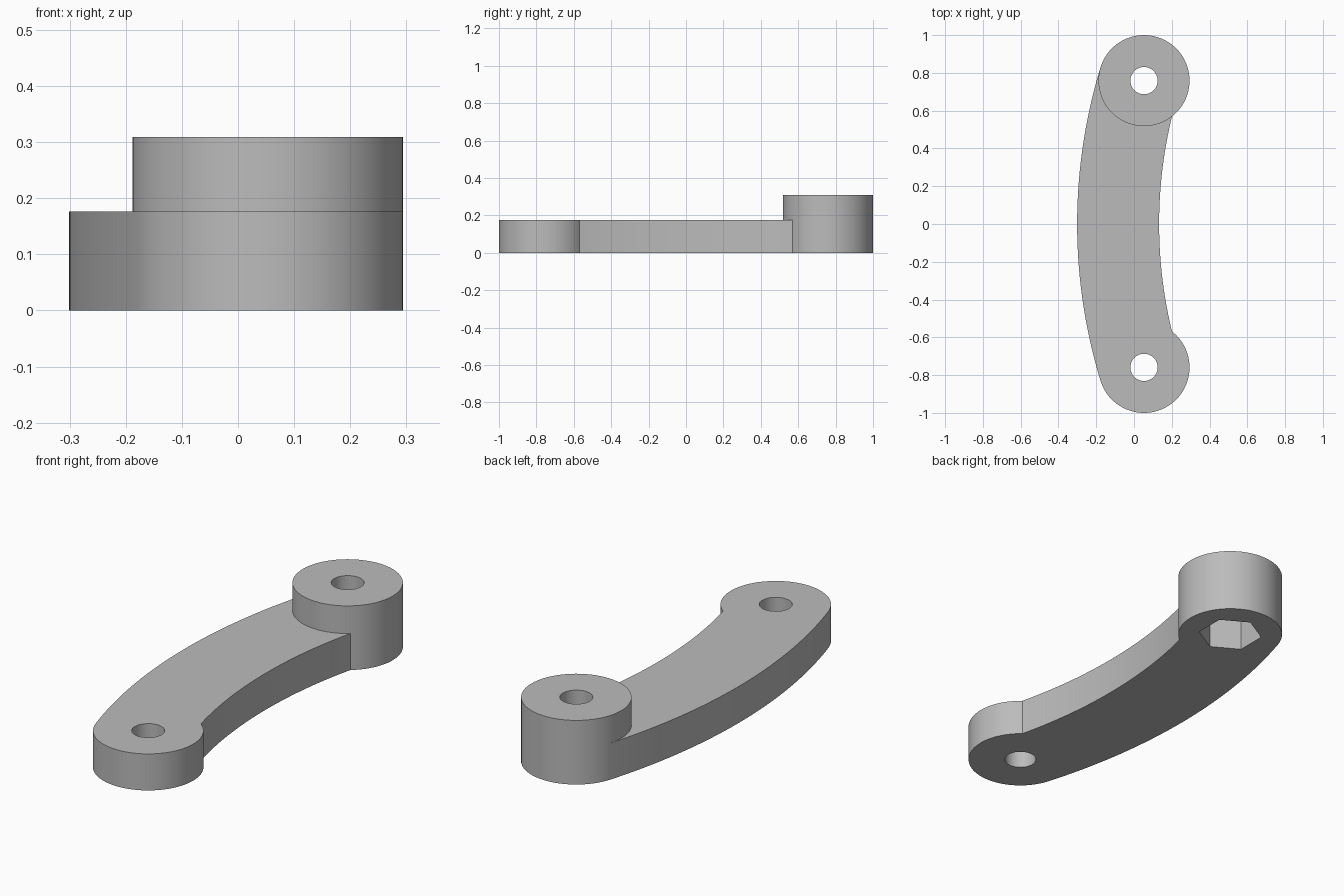
import bpy, bmesh, math

cube = bpy.data.objects.get("Cube")
if cube:
    bpy.data.objects.remove(cube, do_unlink=True)

PIVOT_X, PIVOT_Y = 0.053, 0.759   # bolt centres sit at +/- PIVOT_Y
LOBE_R, BORE_R, NUT_R = 0.241, 0.072, 0.146
ARM_H, BOSS_H = 0.176, 0.309
ARC_X = 2.545                     # centre of the arm's curvature

grey = bpy.data.materials.new("Grey plastic")
grey.use_nodes = True
grey.diffuse_color = (0.5, 0.5, 0.5, 1)
grey.node_tree.nodes["Principled BSDF"].inputs["Base Color"].default_value = (0.5, 0.5, 0.5, 1)


def arc(cx, cy, r, a0, a1, n):
    return [(cx + r * math.cos(a0 + (a1 - a0) * i / n),
             cy + r * math.sin(a0 + (a1 - a0) * i / n)) for i in range(n + 1)]


def prism(name, points, z0, z1):
    """Extrude a counter-clockwise outline from z0 to z1."""
    bm = bmesh.new()
    face = bm.faces.new([bm.verts.new((x, y, z0)) for x, y in points])
    ext = bmesh.ops.extrude_face_region(bm, geom=[face])
    top = [v for v in ext["geom"] if isinstance(v, bmesh.types.BMVert)]
    bmesh.ops.translate(bm, verts=top, vec=(0, 0, z1 - z0))
    bmesh.ops.recalc_face_normals(bm, faces=bm.faces[:])
    mesh = bpy.data.meshes.new(name)
    bm.to_mesh(mesh)
    bm.free()
    mesh.materials.append(grey)
    obj = bpy.data.objects.new(name, mesh)
    bpy.context.collection.objects.link(obj)
    return obj


def disc(name, y, r, z0, z1, n, start=0.0):
    pts = arc(PIVOT_X, y, r, start, start + math.tau, n)[:-1]
    return prism(name, pts, z0, z1)


def combine(target, tool, operation):
    mod = target.modifiers.new(tool.name, "BOOLEAN")
    mod.object, mod.operation, mod.solver = tool, operation, "EXACT"
    bpy.context.view_layer.objects.active = target
    bpy.ops.object.modifier_apply(modifier=mod.name)
    bpy.data.objects.remove(tool, do_unlink=True)


# Where the curved sides of the arm meet the round ends
dx = ARC_X - PIVOT_X
dist = math.hypot(dx, PIVOT_Y)
phi = math.atan2(PIVOT_Y, dx)
outer_r = dist + LOBE_R           # outer side is tangent to both ends
inner_r = outer_r - 0.434
psi = phi - math.acos((dist**2 + inner_r**2 - LOBE_R**2) / (2 * dist * inner_r))
notch_x = ARC_X - inner_r * math.cos(psi)
notch_y = -inner_r * math.sin(psi)
notch_a = math.atan2(notch_y + PIVOT_Y, notch_x - PIVOT_X)

# Curved arm with its round front end
outline = arc(ARC_X, 0, outer_r, math.pi - phi, math.pi + phi, 40)
outline += arc(PIVOT_X, -PIVOT_Y, LOBE_R, math.pi + phi, math.tau + notch_a, 64)[1:]
outline += arc(ARC_X, 0, inner_r, math.pi + psi, math.pi - psi - 0.02, 40)[1:]
outline.append((PIVOT_X, PIVOT_Y))
arm = prism("curved_arm", outline, 0, ARM_H)

# Taller rear boss
boss = disc("rear_boss", PIVOT_Y, LOBE_R, 0, BOSS_H, 96, math.pi - phi)
combine(arm, boss, "UNION")

# Bolt holes and the hexagonal nut pocket under the boss
for name, y in (("front_bore", -PIVOT_Y), ("rear_bore", PIVOT_Y)):
    combine(arm, disc(name, y, BORE_R, -0.1, 0.5, 64), "DIFFERENCE")
combine(arm, disc("nut_pocket", PIVOT_Y, NUT_R, -0.1, ARM_H, 6, math.pi / 6), "DIFFERENCE")

# Smooth round walls, crisp rims
bpy.ops.object.select_all(action="DESELECT")
arm.select_set(True)
bpy.context.view_layer.objects.active = arm
bpy.ops.object.shade_smooth_by_angle(angle=math.radians(30))
